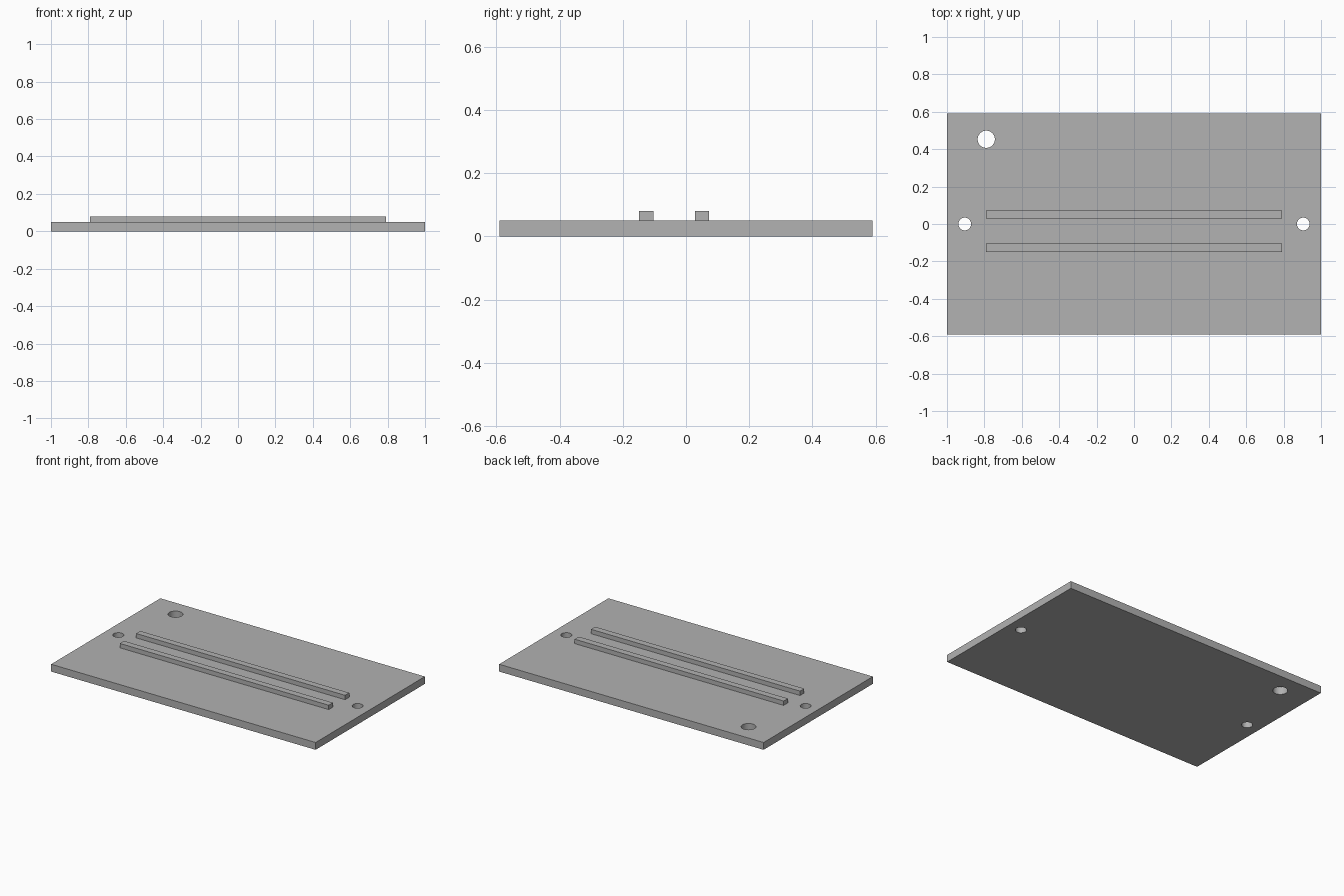
import bpy
import math

cube = bpy.data.objects.get("Cube")
if cube:
    bpy.data.objects.remove(cube, do_unlink=True)

grey = bpy.data.materials.new("mid_grey")
grey.use_nodes = True
colour = (0.445, 0.445, 0.445, 1)
grey.diffuse_color = colour
grey.node_tree.nodes["Principled BSDF"].inputs["Base Color"].default_value = colour

THICK = 0.05


def box(name, size, centre):
    bpy.ops.mesh.primitive_cube_add(size=1, location=centre)
    obj = bpy.context.object
    obj.name = name
    obj.scale = size
    bpy.ops.object.transform_apply(location=False, rotation=False, scale=True)
    obj.data.materials.append(grey)
    return obj


def drill(target, x, y, radius):
    bpy.ops.mesh.primitive_cylinder_add(vertices=48, radius=radius, depth=THICK * 4,
                                        location=(x, y, THICK / 2))
    cutter = bpy.context.object
    cutter.data.materials.append(grey)
    bpy.context.view_layer.objects.active = target
    mod = target.modifiers.new("hole", "BOOLEAN")
    mod.operation = "DIFFERENCE"
    mod.solver = "EXACT"
    mod.object = cutter
    bpy.ops.object.modifier_apply(modifier=mod.name)
    bpy.data.objects.remove(cutter, do_unlink=True)


# Base plate with two end holes and one larger corner hole
plate = box("base_plate", (2, 1.18, THICK), (0, 0, THICK / 2))
for x, y, radius in ((-0.905, 0, 0.034), (0.905, 0, 0.034), (-0.79, 0.453, 0.046)):
    drill(plate, x, y, radius)

# Raised parallel rails resting on the plate
for name, y in (("front_rail", -0.126), ("back_rail", 0.051)):
    box(name, (1.58, 0.045, 0.03), (0, y, THICK + 0.015))

# Smooth hole walls, crisp edges
bpy.ops.object.select_all(action="DESELECT")
plate.select_set(True)
bpy.context.view_layer.objects.active = plate
bpy.ops.object.shade_smooth_by_angle(angle=math.radians(30))
